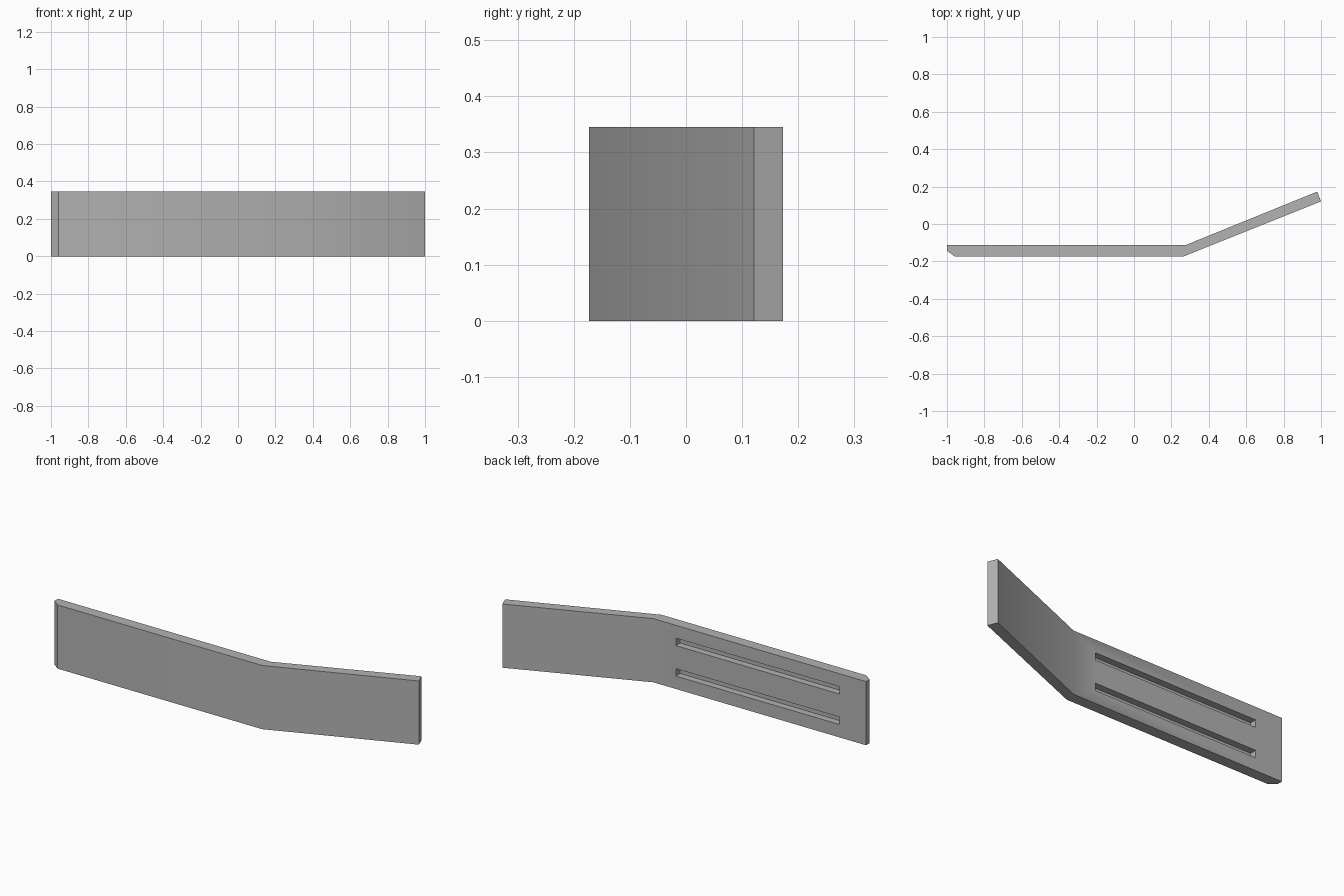
import bpy, bmesh, math

cube = bpy.data.objects.get("Cube")
if cube:
    bpy.data.objects.remove(cube, do_unlink=True)

HEIGHT = 0.345

grey = bpy.data.materials.new("mid grey")
grey.use_nodes = True
colour = (0.45, 0.45, 0.45, 1)
grey.diffuse_color = colour
grey.node_tree.nodes["Principled BSDF"].inputs["Base Color"].default_value = colour


def extrude_profile(name, points, z0, z1):
    """Raise a closed plan outline from z0 to z1."""
    bm = bmesh.new()
    base = bm.faces.new([bm.verts.new((x, y, z0)) for x, y in points])
    top = bmesh.ops.extrude_face_region(bm, geom=[base])["geom"]
    verts = [g for g in top if isinstance(g, bmesh.types.BMVert)]
    bmesh.ops.translate(bm, vec=(0, 0, z1 - z0), verts=verts)
    bmesh.ops.recalc_face_normals(bm, faces=bm.faces)
    mesh = bpy.data.meshes.new(name)
    bm.to_mesh(mesh)
    bm.free()
    mesh.materials.append(grey)
    obj = bpy.data.objects.new(name, mesh)
    bpy.context.collection.objects.link(obj)
    return obj


def activate(obj):
    bpy.ops.object.select_all(action="DESELECT")
    obj.select_set(True)
    bpy.context.view_layer.objects.active = obj


# Bent bar with one chamfered end
bar = extrude_profile("bent_bar", [
    (-1, -0.113), (-1, -0.143), (-0.96, -0.173), (0.266, -0.173),
    (1, 0.121), (0.979, 0.173), (0.275, -0.113)], 0, HEIGHT)

# Two long grooves sunk into the back of the straight part
for z in (0.09, HEIGHT - 0.09):
    cutter = extrude_profile("groove_cutter", [
        (-0.84, -0.15), (0.14, -0.15), (0.14, -0.05), (-0.84, -0.05)],
        z - 0.02, z + 0.02)
    cutter.hide_render = True
    cut = bar.modifiers.new("groove", "BOOLEAN")
    cut.operation = "DIFFERENCE"
    cut.solver = "EXACT"
    cut.object = cutter
    activate(bar)
    bpy.ops.object.modifier_apply(modifier=cut.name)
    bpy.data.objects.remove(cutter, do_unlink=True)

# Soft shading over the bend, crisp edges elsewhere
activate(bar)
bpy.ops.object.shade_smooth_by_angle(angle=math.radians(30))
